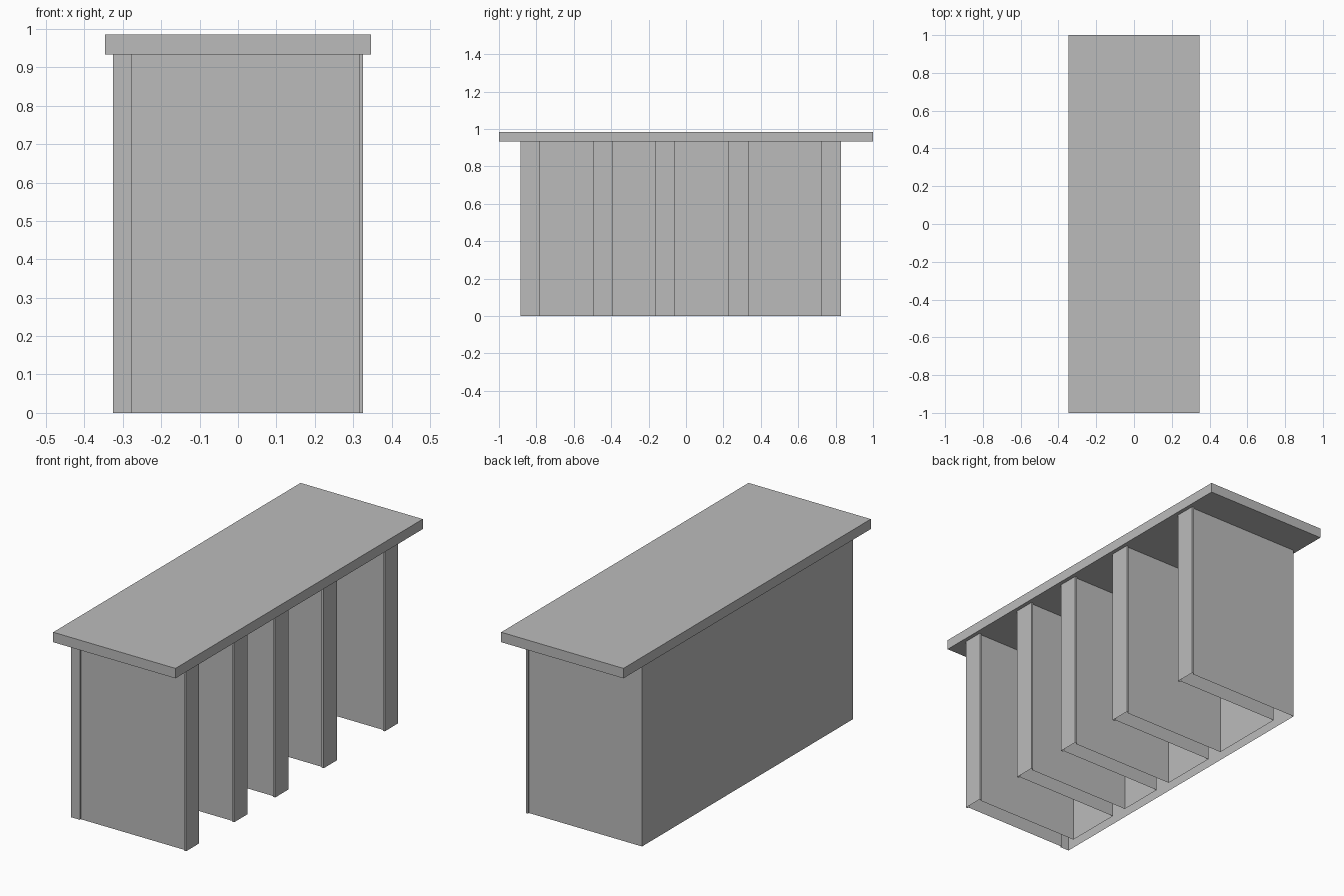
import bpy
import bmesh

cube = bpy.data.objects.get("Cube")
if cube:
    bpy.data.objects.remove(cube)

# Single grey finish
grey = bpy.data.materials.new("plain_grey")
grey.use_nodes = True
colour = (0.5, 0.5, 0.5, 1)
grey.diffuse_color = colour
grey.node_tree.nodes["Principled BSDF"].inputs["Base Color"].default_value = colour


def extruded(name, outline, bottom, top, capped):
    """Raise a counter-clockwise outline into walls, with end caps if asked."""
    bm = bmesh.new()
    low = [bm.verts.new((x, y, bottom)) for x, y in outline]
    high = [bm.verts.new((x, y, top)) for x, y in outline]
    count = len(outline)
    for i in range(count):
        j = (i + 1) % count
        bm.faces.new((low[i], low[j], high[j], high[i]))
    if capped:
        bm.faces.new(high)
        bm.faces.new(low[::-1])
    mesh = bpy.data.meshes.new(name)
    bm.to_mesh(mesh)
    bm.free()
    mesh.materials.append(grey)
    obj = bpy.data.objects.new(name, mesh)
    bpy.context.collection.objects.link(obj)
    return obj


WALL_OUT, WALL_IN = -0.326, -0.276
LIP_IN, LIP_OUT = 0.315, 0.326
LIP = 0.008
UNDERSIDE = 0.934
RIBS = [(-0.885, -0.78), (-0.497, -0.39), (-0.165, -0.058),
        (0.227, 0.334), (0.722, 0.829)]

# Long wall with five ribs, each ending in a slightly wider lip; open below
outline = [(WALL_OUT, RIBS[0][0]), (WALL_IN, RIBS[0][0])]
for front, back in RIBS:
    outline += [(WALL_IN, front + LIP), (LIP_IN, front + LIP),
                (LIP_IN, front), (LIP_OUT, front),
                (LIP_OUT, back), (LIP_IN, back),
                (LIP_IN, back - LIP), (WALL_IN, back - LIP)]
outline[-1] = (WALL_OUT, RIBS[-1][1] - LIP)  # end rib runs flush into the wall
extruded("ribbed_base", outline, 0, UNDERSIDE, False)

# Overhanging counter top
w, d = 0.346, 1.0
extruded("counter_top", [(-w, -d), (w, -d), (w, d), (-w, d)], UNDERSIDE, 0.985, True)
